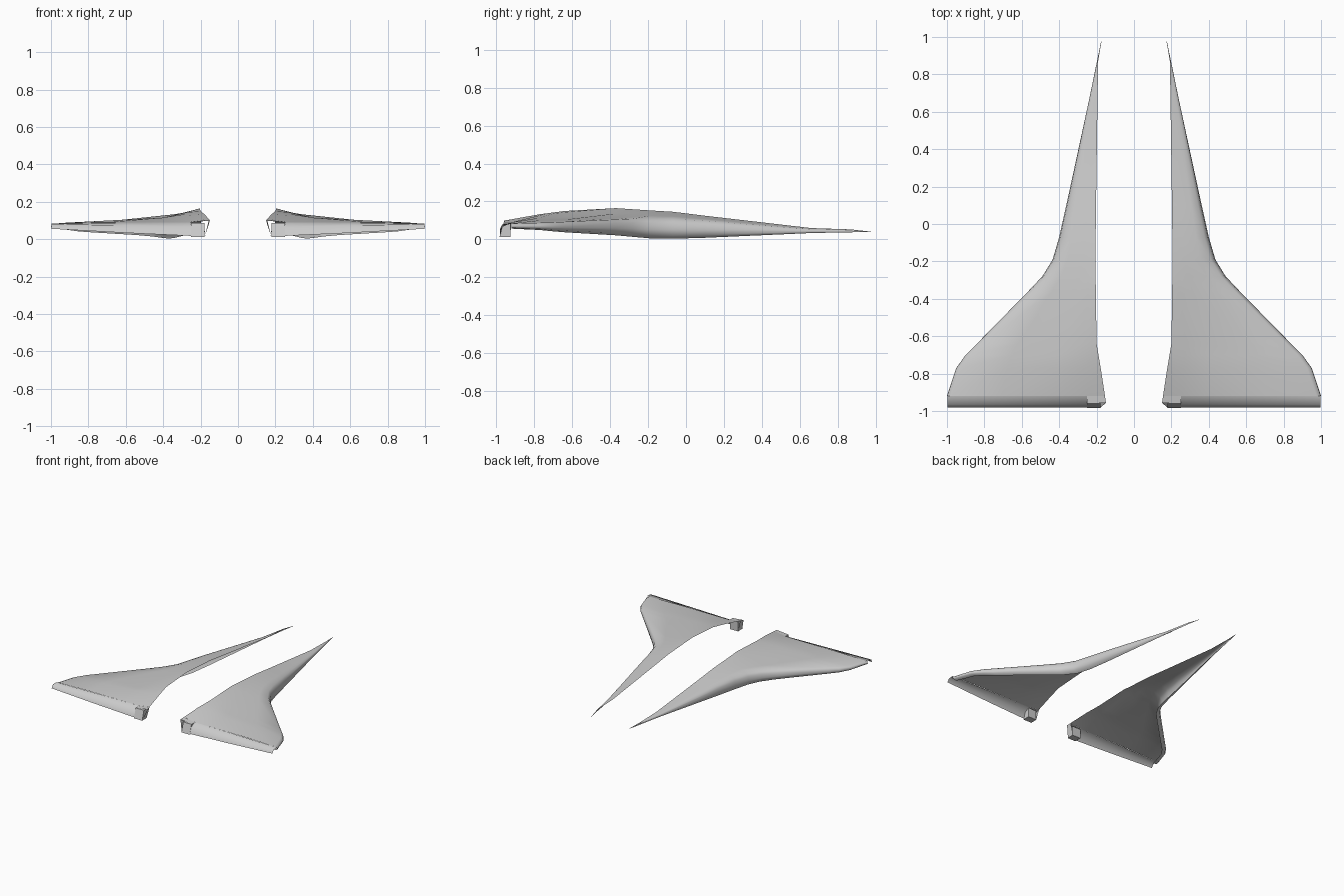
import bpy, bmesh

if "Cube" in bpy.data.objects:
    bpy.data.objects.remove(bpy.data.objects["Cube"])

# y, inner x, outer x, inner top z, skirt bottom z, leading-edge crest z
STATIONS = [
    (0.975, 0.174, 0.176, 0.041, 0.039, 0.040),
    (0.87, 0.192, 0.198, 0.053, 0.038, 0.050),
    (0.66, 0.195, 0.241, 0.060, 0.034, 0.053),
    (0.10, 0.203, 0.362, 0.125, 0.009, 0.098),
    (-0.07, 0.205, 0.400, 0.146, 0.004, 0.108),
    (-0.19, 0.205, 0.435, 0.153, 0.006, 0.110),
    (-0.28, 0.205, 0.490, 0.159, 0.014, 0.109),
    (-0.37, 0.204, 0.575, 0.165, 0.022, 0.105),
    (-0.64, 0.200, 0.840, 0.150, 0.038, 0.093),
    (-0.70, 0.190, 0.900, 0.142, 0.043, 0.090),
    (-0.77, 0.178, 0.950, 0.133, 0.050, 0.088),
    (-0.92, 0.155, 1.000, 0.106, 0.057, 0.084),
]


def loft(name, rings, closed=False):
    """Skin a row of equal-length profiles (open shell or capped solid), mirrored."""
    bm = bmesh.new()
    rows = [[bm.verts.new(p) for p in r] for r in rings]
    n = len(rows[0])
    for a, b in zip(rows, rows[1:]):
        for i in range(n if closed else n - 1):
            j = (i + 1) % n
            bm.faces.new((a[i], b[i], b[j], a[j]))
    if closed:
        bm.faces.new(rows[0])
        bm.faces.new(rows[-1])
        bmesh.ops.recalc_face_normals(bm, faces=bm.faces[:])
    me = bpy.data.meshes.new(name)
    bm.to_mesh(me)
    bm.free()
    ob = bpy.data.objects.new(name, me)
    bpy.context.collection.objects.link(ob)
    ob.modifiers.new("mirror", 'MIRROR').use_mirror_merge = False
    bpy.ops.object.select_all(action='DESELECT')
    ob.select_set(True)
    bpy.context.view_layer.objects.active = ob
    bpy.ops.object.shade_smooth_by_angle(angle=0.6 if closed else 1.4)
    return ob


def roof(x):
    """Upper limit of the wing as seen from the front."""
    return 0.165 - 0.25 * (x - 0.2) if x < 0.4 else 0.115 - 0.05 * (x - 0.4)


def section(y, xi, xo, zt, zb, zc):
    """Open profile: inner edge, upper skin, rounded leading edge, short curl under."""
    w = xo - xi
    e = min(0.025, 0.12 * w)
    pts = [(xi, zt)]
    for f in (0.12, 0.3, 0.65):
        x = xi + f * w
        z = min(zt + (zc - zt) * f, roof(x))
        pts.append((x, min(z, 0.09) if y < -0.9 else z))
    h = zc - zb
    pts += [(xo - e, zc), (xo - 0.25 * e, zb + 0.78 * h), (xo, zb + 0.45 * h),
            (xo - 0.3 * e, zb + 0.15 * h), (xo - 1.6 * e, zb)]
    return [(x, y, z) for x, z in pts]


# wing shell, open towards the centre and underneath
loft("wing_shell", [section(*s) for s in STATIONS])

# trailing-edge lip turned down along the rear, tapering to the wing tip
loft("trailing_lip", [
    [(x, -0.92, top), (x, -0.965, (top + low) / 2 + 0.012), (x, -0.98, low)]
    for x, top, low in ((0.997, 0.083, 0.056), (0.60, 0.089, 0.034),
                        (0.25, 0.09, 0.018))])

# root corner: upper tab and the side plate folding down from it
loft("root_corner", [
    [(0.25, -0.92, 0.09), (0.155, -0.92, 0.106), (0.178, -0.925, 0.012)][::-1],
    [(0.25, -0.957, 0.09), (0.15, -0.957, 0.10), (0.178, -0.98, 0.012)][::-1]])

# hinge block under the root
loft("hinge_block", [
    [(x, -0.983, 0.012), (x, -0.925, 0.012), (x, -0.925, 0.088), (x, -0.96, 0.088)]
    for x in (0.178, 0.252)], closed=True)
